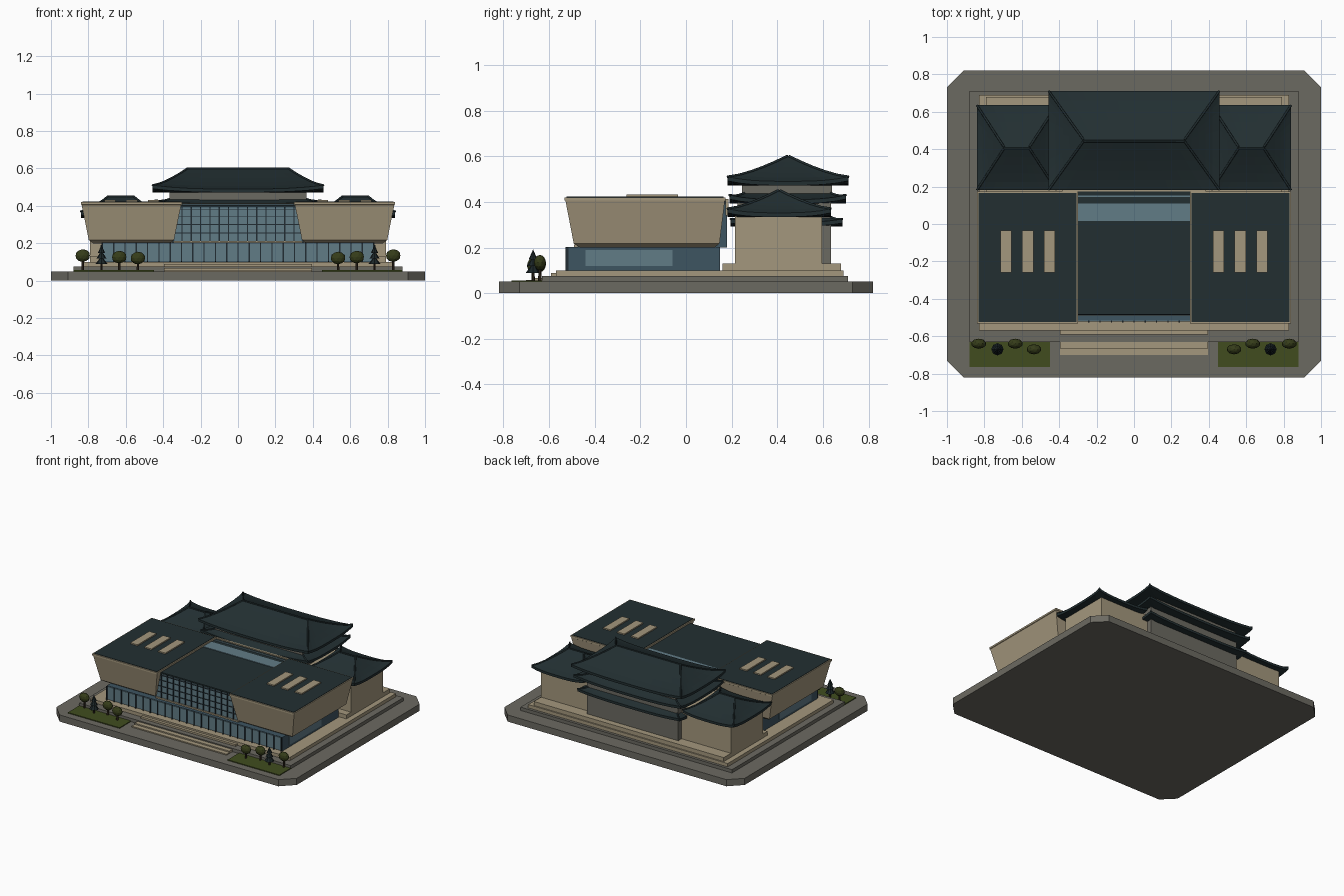
import bpy, bmesh
from mathutils import Matrix

cube = bpy.data.objects.get("Cube")
if cube:
    bpy.data.objects.remove(cube, do_unlink=True)


def material(name, r, g, b):
    m = bpy.data.materials.new(name)
    m.use_nodes = True
    m.diffuse_color = (r, g, b, 1)
    m.node_tree.nodes["Principled BSDF"].inputs["Base Color"].default_value = (r, g, b, 1)
    return m


STONE = material("sandstone", .37, .31, .205)
PAVING = material("grey paving", .148, .142, .12)
ROOF = material("dark roof tile", .016, .028, .031)
GLASS = material("pale glass", .12, .2, .24)
DARKGLASS = material("deep glass", .048, .09, .12)
FRAME = material("window frame", .015, .025, .032)
LAWN = material("lawn green", .052, .073, .013)
LEAF = material("leaf green", .036, .046, .01)
PINE = material("pine green", .011, .019, .021)
BARK = material("bark brown", .03, .02, .012)


def finish(name, bm, mat):
    bmesh.ops.recalc_face_normals(bm, faces=bm.faces)
    me = bpy.data.meshes.new(name)
    bm.to_mesh(me)
    bm.free()
    me.materials.append(mat)
    ob = bpy.data.objects.new(name, me)
    bpy.context.collection.objects.link(ob)
    return ob


def loft(name, rings, mat):
    """Skin a stack of equal-length point rings and cap both ends."""
    bm = bmesh.new()
    loops = [[bm.verts.new(p) for p in ring] for ring in rings]
    n = len(loops[0])
    for a, b in zip(loops, loops[1:]):
        for i in range(n):
            j = (i + 1) % n
            bm.faces.new((a[i], a[j], b[j], b[i]))
    bm.faces.new(loops[0])
    bm.faces.new(loops[-1])
    return finish(name, bm, mat)


def rect(x0, x1, y0, y1, z):
    return [(x0, y0, z), (x1, y0, z), (x1, y1, z), (x0, y1, z)]


def box(name, x0, x1, y0, y1, z0, z1, mat):
    return loft(name, [rect(x0, x1, y0, y1, z0), rect(x0, x1, y0, y1, z1)], mat)


def sym(name, half_x, y0, y1, z0, z1, mat):
    return box(name, -half_x, half_x, y0, y1, z0, z1, mat)


def rods(name, boxes, mat):
    """Many small boxes joined as one part."""
    bm = bmesh.new()
    for x0, x1, y0, y1, z0, z1 in boxes:
        m = Matrix.Translation(((x0 + x1) / 2, (y0 + y1) / 2, (z0 + z1) / 2))
        bmesh.ops.create_cube(bm, size=1, matrix=m @ Matrix.Diagonal((x1 - x0, y1 - y0, z1 - z0, 1)))
    return finish(name, bm, mat)


def swept_roof(name, cx, cy, half, top, z0, z1, lift, thick=.018):
    """Hipped roof with concave slopes, lifted corners and raised hips."""
    steps, segs = 5, 10

    def ring(t, drop=0):
        hx, hy = (h + (e - h) * t for h, e in zip(half, top))
        pts = []
        corners = [(-1, -1), (1, -1), (1, 1), (-1, 1)]
        for k, (ax, ay) in enumerate(corners):
            bx, by = corners[(k + 1) % 4]
            for i in range(segs):
                f = i / segs
                up = lift * abs(2 * f - 1) ** 3 * (1 - t) ** 2
                pts.append((cx + hx * (ax + (bx - ax) * f), cy + hy * (ay + (by - ay) * f),
                            z0 + (z1 - z0) * t ** 1.2 + up - drop))
        return pts

    rings = [ring(i / steps) for i in range(steps + 1)]
    soffit = [(cx + (x - cx) * .8, cy + (y - cy) * .8, z0 - thick) for x, y, z in rings[0]]
    loft(name, [soffit, ring(0, thick)] + rings, ROOF)
    # raised hip and ridge tiles
    cu = bpy.data.curves.new(name + "_ridges", 'CURVE')
    cu.dimensions = '3D'
    cu.bevel_depth = .006
    cu.bevel_resolution = 1
    cu.use_fill_caps = True
    paths = [[r[k * segs] for r in rings] for k in range(4)]
    paths.append([rings[-1][0], rings[-1][segs]])
    for path in paths:
        s = cu.splines.new('POLY')
        s.points.add(len(path) - 1)
        for p, co in zip(s.points, path):
            p.co = (*co, 1)
    cu.materials.append(ROOF)
    bpy.context.collection.objects.link(bpy.data.objects.new(name + "_ridges", cu))


# Ground slab with cut corners, and stepped platform
outline = [(-.91, -.82), (.91, -.82), (1, -.73), (1, .73), (.91, .82), (-.91, .82), (-1, .73), (-1, -.73)]
loft("ground_slab", [[(x, y, z) for x, y in outline] for z in (0, .05)], PAVING)
sym("lower_terrace", .88, -.63, .71, .05, .075, PAVING)
sym("upper_terrace", .83, -.57, .69, .075, .1, STONE)
sym("rear_podium", .79, .16, .68, .1, .13, STONE)
for i, (y0, y1, z0, z1) in enumerate([(-.7, -.63, .05, .058), (-.665, -.63, .058, .067), (-.592, -.57, .075, .088)]):
    sym(f"front_step_{i + 1}", .395, y0, y1, z0, z1, STONE)

# Glazed ground floor
sym("ground_floor", .73, -.515, .15, .1, .203, DARKGLASS)
sym("ground_floor_front_glass", .725, -.521, -.514, .105, .2, GLASS)
bays = 24
xs = [-.725 + 1.45 * i / bays for i in range(bays + 1)]
rods("ground_floor_mullions", [(x - .003, x + .003, -.527, -.515, .1, .203) for x in xs], FRAME)
for s in (-1, 1):
    x0, x1 = sorted((s * .728, s * .735))
    box("side_window", x0, x1, -.44, -.06, .118, .19, GLASS)

# Central glass hall with flat roof
sym("hall_core", .35, -.475, .18, .2, .395, DARKGLASS)
sym("hall_front_glass", .34, -.481, -.474, .212, .39, GLASS)
sym("hall_sill", .345, -.49, -.47, .2, .213, STONE)
grid = [(-.3 + .05 * i - .003, -.3 + .05 * i + .003, -.487, -.475, .21, .395) for i in range(13)]
grid += [(-.34, .34, -.486, -.475, z - .002, z + .002) for z in (.255, .3, .345, .382)]
rods("hall_mullions", grid, FRAME)
sym("hall_roof", .32, -.483, .18, .395, .405, ROOF)
sym("hall_skylight", .3, .015, .11, .404, .409, GLASS)
sym("hall_skylight_strip", .3, .145, .152, .404, .409, GLASS)
sym("hall_rear_parapet", .385, .174, .187, .34, .413, STONE)

# Overhanging side wings that taper downward
for side, s in (("left", 1), ("right", -1)):
    def span(a, b):
        return sorted((s * a, s * b))

    layers = [(.365, .775, -.465, .125, .2), (.342, .798, -.492, .147, .218),
              (.304, .836, -.528, .17, .405), (.3, .84, -.533, .173, .407), (.3, .84, -.533, .173, .42)]
    loft(side + "_wing", [rect(*span(a, b), y0, y1, z) for a, b, y0, y1, z in layers], STONE)
    box(side + "_wing_roof", *span(.308, .832), -.524, .165, .418, .423, ROOF)
    for i in range(3):
        a = .422 + .116 * i
        box(f"{side}_roof_light_{i + 1}", *span(a, a + .06), -.26, -.035, .42, .432, STONE)
    # Rear pavilion
    box(side + "_pavilion", *span(.36, .79), .215, .595, .13, .345, STONE)
    swept_roof(side + "_pavilion_roof", s * .627, .408, (.213, .227), (.068, .004), .352, .45, .018)
    # Lawn
    box(side + "_lawn", *span(.45, .88), -.765, -.615, .05, .056, LAWN)

# Rear main hall with three tiers of eaves
sym("main_hall_body", .38, .225, .635, .1, .4, PAVING)
sym("main_hall_upper_wall", .365, .245, .64, .4, .485, PAVING)
swept_roof("lower_eaves", 0, .44, (.425, .245), (.37, .19), .31, .335, .015)
swept_roof("middle_eaves", 0, .445, (.445, .255), (.355, .185), .41, .44, .02)
swept_roof("main_roof", 0, .447, (.457, .265), (.27, .004), .49, .6, .02)


# Trees
def cone(bm, x, y, z0, z1, r0, r1, n):
    bmesh.ops.create_cone(bm, cap_ends=True, segments=n, radius1=r0, radius2=r1, depth=z1 - z0,
                          matrix=Matrix.Translation((x, y, (z0 + z1) / 2)))


for s in (-1, 1):
    for x, y, top in ((.83, -.64, .168), (.635, -.64, .16), (.535, -.67, .155)):
        bm = bmesh.new()
        cone(bm, s * x, y, .05, top - .04, .008, .006, 6)
        finish("tree_trunk", bm, BARK)
        bm = bmesh.new()
        m = Matrix.Translation((s * x, y, top - .034)) @ Matrix.Diagonal((.04, .027, .034, 1))
        bmesh.ops.create_icosphere(bm, subdivisions=2, radius=1, matrix=m)
        finish("tree_crown", bm, LEAF)
    bm = bmesh.new()
    cone(bm, s * .73, -.67, .05, .1, .007, .007, 6)
    finish("pine_trunk", bm, BARK)
    bm = bmesh.new()
    for z, r in ((.088, .033), (.118, .027), (.148, .019)):
        cone(bm, s * .73, -.67, z, z + .044, r, 0, 8)
    finish("pine_crown", bm, PINE)
